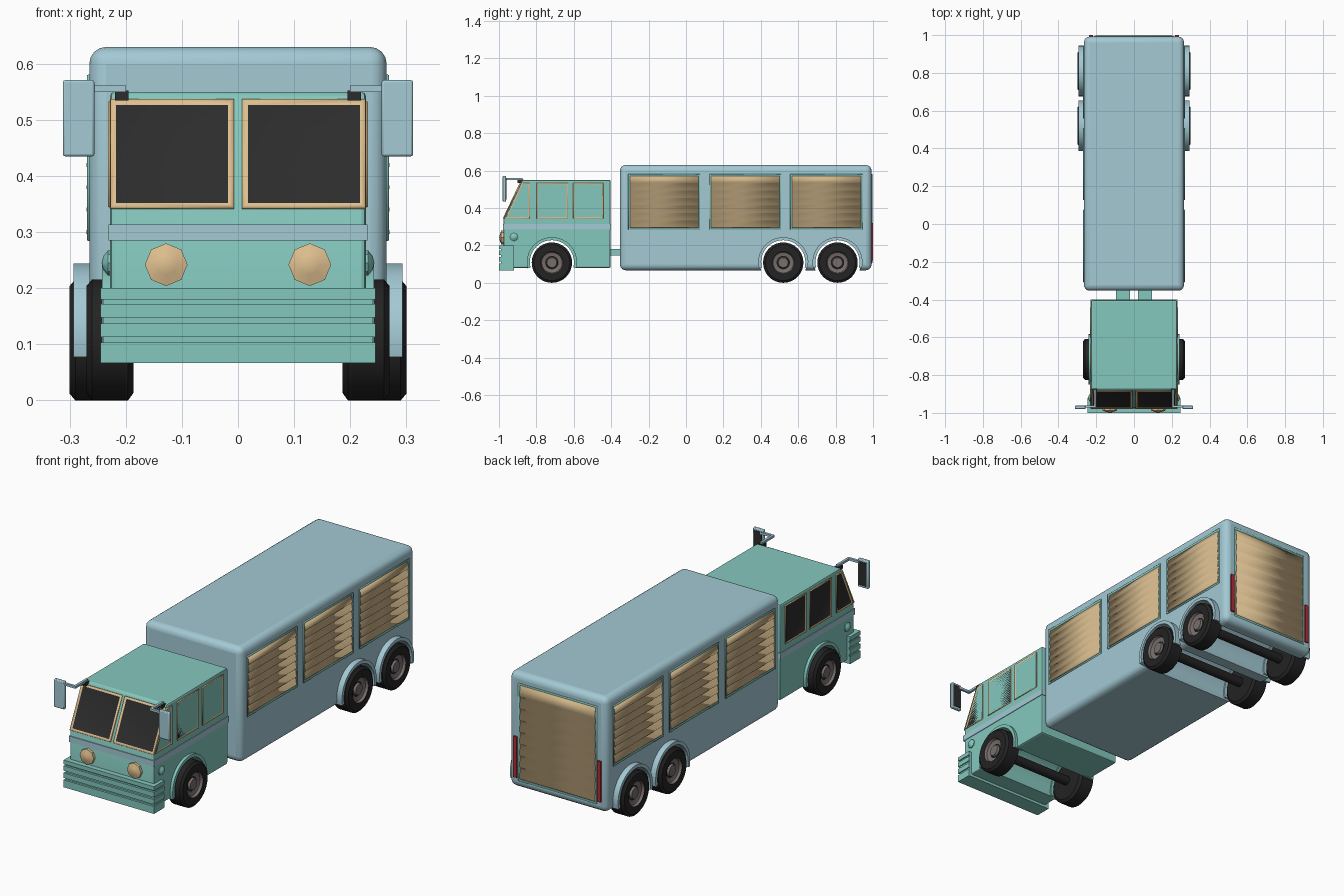
import bpy, bmesh, math
from mathutils import Matrix, Vector

if "Cube" in bpy.data.objects:
    bpy.data.objects.remove(bpy.data.objects["Cube"])


def material(name, r, g, b):
    m = bpy.data.materials.new(name)
    lin = [(c / 255) ** 2.2 for c in (r, g, b)] + [1]
    m.use_nodes = True
    m.diffuse_color = lin
    m.node_tree.nodes["Principled BSDF"].inputs["Base Color"].default_value = lin
    return m


TEAL = material("teal paint", 131, 198, 188)
BLUE = material("pale blue paint", 162, 200, 211)
TAN = material("tan shutter", 208, 181, 137)
GOLD = material("gold trim", 222, 190, 142)
GLASS = material("dark glass", 48, 48, 48)
TYRE = material("black rubber", 40, 40, 40)
RIM = material("grey metal", 118, 110, 108)
RED = material("red lamp", 175, 48, 58)


def finish(name, bm, mats, mirror=False, bevel=0, segments=2, thick=0):
    """Turn a bmesh into an object with the usual modifiers."""
    bmesh.ops.recalc_face_normals(bm, faces=bm.faces) if not thick else None
    me = bpy.data.meshes.new(name)
    bm.to_mesh(me)
    bm.free()
    ob = bpy.data.objects.new(name, me)
    bpy.context.collection.objects.link(ob)
    for m in mats:
        me.materials.append(m)
    if thick:
        mod = ob.modifiers.new("thickness", "SOLIDIFY")
        mod.thickness = thick
        mod.offset = -1
    if bevel:
        mod = ob.modifiers.new("rounding", "BEVEL")
        mod.width, mod.segments = bevel, segments
    if mirror:
        ob.modifiers.new("mirror", "MIRROR")
    bpy.ops.object.select_all(action="DESELECT")
    ob.select_set(True)
    bpy.context.view_layer.objects.active = ob
    bpy.ops.object.shade_smooth_by_angle(angle=math.radians(35))
    return ob


def box(name, x, y, z, mat, **kw):
    """Box from (min, max) pairs."""
    bm = bmesh.new()
    bmesh.ops.create_cube(bm, size=1)
    for v in bm.verts:
        v.co = [a + (b - a) * (c + 0.5) for (a, b), c in zip((x, y, z), v.co)]
    return finish(name, bm, [mat], **kw)


def extrude(name, profile, x0, x1, mat, **kw):
    """Extrude a (y, z) outline along x."""
    bm = bmesh.new()
    f = bm.faces.new([bm.verts.new((x0, y, z)) for y, z in profile])
    ext = bmesh.ops.extrude_face_region(bm, geom=[f])["geom"]
    for v in ext:
        if isinstance(v, bmesh.types.BMVert):
            v.co.x = x1
    return finish(name, bm, [mat], **kw)


def lathe(name, profile, loc, mats, turn=0, steps=32, rule=None, **kw):
    """Spin an (x, radius) profile round x, turn it about z, then place it."""
    bm = bmesh.new()
    vs = [bm.verts.new((x, 0, r)) for x, r in profile]
    es = [bm.edges.new(p) for p in zip(vs, vs[1:])]
    bmesh.ops.spin(bm, geom=vs + es, cent=(0, 0, 0), axis=(1, 0, 0),
                   angle=math.tau, steps=steps, use_duplicate=False)
    bmesh.ops.remove_doubles(bm, verts=bm.verts, dist=1e-5)
    if rule:
        for f in bm.faces:
            c = f.calc_center_median()
            f.material_index = rule(c.x, math.hypot(c.y, c.z))
    bm.transform(Matrix.Translation(loc) @ Matrix.Rotation(turn, 4, "Z"))
    return finish(name, bm, mats, **kw)


def pane(name, pts, rim, mats, mirror=True):
    """Framed pane lying on the body: raised rim and sunken middle."""
    bm = bmesh.new()
    f = bm.faces.new([bm.verts.new(p) for p in pts])
    f.normal_update()
    bmesh.ops.translate(bm, verts=bm.verts, vec=f.normal * 0.006)
    bmesh.ops.inset_region(bm, faces=[f], thickness=rim, depth=-0.004,
                           use_boundary=True, use_even_offset=True)
    f.material_index = 1
    return finish(name, bm, mats, mirror=mirror, thick=0.006)


def slats(name, u0, u1, z0, z1, place, count=7, mirror=True):
    """Louvred sheet; place(u, out, z) gives the world position."""
    bm = bmesh.new()
    h = (z1 - z0) / count
    rows = []
    for i in range(count):
        rows += [(0.0005, z0 + i * h), (0.006, z0 + (i + 0.12) * h)]
    rows.append((0.0005, z1))
    left, right = ([bm.verts.new(place(u, o, z)) for o, z in rows] for u in (u0, u1))
    for i in range(len(rows) - 1):
        bm.faces.new((left[i], right[i], right[i + 1], left[i + 1]))
    return finish(name, bm, [TAN], mirror=mirror, thick=0.001)


FRONT, REAR = -0.717, (0.52, 0.81)
AXLE_Z = 0.11


def cut_wells(ob, ys):
    """Cut round wheel wells through a body."""
    for y in ys:
        cutter = lathe("well_cutter", [(-0.5, 0), (-0.5, 0.125), (0.5, 0.125), (0.5, 0)],
                       (0, y, AXLE_Z - 0.002), [ob.data.materials[0]], steps=48)
        cutter.hide_render = True
        mod = ob.modifiers.new("well", "BOOLEAN")
        mod.operation, mod.object, mod.solver = "DIFFERENCE", cutter, "EXACT"
        bpy.ops.object.select_all(action="DESELECT")
        ob.select_set(True)
        bpy.context.view_layer.objects.active = ob
        for m in list(ob.modifiers):
            bpy.ops.object.modifier_apply(modifier=m.name)
        bpy.data.objects.remove(cutter)
    bpy.ops.object.shade_smooth_by_angle(angle=math.radians(35))


# Cargo body and cab
cargo = box("cargo_body", (-0.265, 0.265), (-0.353, 0.992), (0.067, 0.63), BLUE, bevel=0.03, segments=4)
cut_wells(cargo, REAR)
cab = extrude("cab_body", [(-0.403, 0.08), (-0.403, 0.55), (-0.875, 0.55), (-0.975, 0.34),
                           (-0.975, 0.08)], -0.228, 0.228, TEAL, bevel=0.008)
cut_wells(cab, [FRONT])
box("cab_belt", (-0.231, 0.231), (-0.979, -0.401), (0.285, 0.314), BLUE)
box("chassis_rail", (0.02, 0.095), (-0.41, -0.34), (0.145, 0.18), TEAL, mirror=True)

# Ribbed bumper
box("bumper_core", (-0.24, 0.24), (-0.99, -0.92), (0.067, 0.198), TEAL)
for z0, z1 in ((0.067, 0.103), (0.113, 0.137), (0.148, 0.172), (0.18, 0.2)):
    box("bumper_rib", (-0.245, 0.245), (-1, -0.92), (z0, z1), TEAL)

# Wheels, axles and arches
WHEEL = [(-0.042, 0), (-0.042, 0.094), (-0.032, 0.108), (0.032, 0.108), (0.042, 0.096),
         (0.042, 0.06), (0.03, 0.055), (0.024, 0.036), (0.024, 0.03), (0.034, 0.026), (0.034, 0)]


def wheel_colour(x, r):
    return int(x > 0 and r < 0.058 and not 0.03 < r < 0.036)


for label, y, x, arch, paint in (("front", FRONT, 0.228, (0.19, 0.242), TEAL),
                                 ("middle", REAR[0], 0.258, (0.22, 0.293), BLUE),
                                 ("rear", REAR[1], 0.258, (0.22, 0.293), BLUE)):
    lathe(label + "_wheel", WHEEL, (x, y, 0.108), [TYRE, RIM], rule=wheel_colour, mirror=True)
    lathe(label + "_axle", [(-x, 0), (-x, 0.023), (x, 0.023), (x, 0)], (0, y, 0.108), [TYRE], steps=16)
    angles = [math.radians(-14 + 208 * i / 24) for i in range(25)]
    ring = [(0.134, a) for a in angles] + [(0.118, a) for a in reversed(angles)]
    extrude(label + "_arch", [(y + r * math.cos(a), AXLE_Z + r * math.sin(a)) for r, a in ring],
            *arch, paint, mirror=True)

# Cab windows
def side_rect(x, y0, y1, z0, z1):
    return [(x, y0, z0), (x, y1, z0), (x, y1, z1), (x, y0, z1)]


def slope_y(z):
    return -0.975 + (z - 0.34) / 2.1


pane("quarter_window", [(0.226, -0.965, 0.345), (0.226, -0.838, 0.345), (0.226, -0.838, 0.532),
                        (0.226, -0.878, 0.532)], 0.006, [GOLD, GLASS])
for y0, y1 in ((-0.797, -0.632), (-0.602, -0.443)):
    pane("side_window", side_rect(0.226, y0, y1, 0.345, 0.532), 0.006, [GOLD, GLASS])
pane("windshield", [(x, slope_y(z), z) for x, z in
                    ((0.008, 0.342), (0.227, 0.342), (0.227, 0.535), (0.008, 0.535))],
     0.01, [GOLD, GLASS])

# Shutters on the sides and rear
for y0, y1 in ((-0.308, 0.075), (0.127, 0.508), (0.558, 0.943)):
    pane("side_shutter_frame", side_rect(0.263, y0, y1, 0.285, 0.58), 0.008, [TEAL, TAN])
    slats("side_shutter", y0 + 0.008, y1 - 0.008, 0.293, 0.572,
          lambda u, o, z: (0.2645 + o, u, z))
pane("rear_shutter_frame", [(0.212, 0.99, 0.105), (-0.212, 0.99, 0.105), (-0.212, 0.99, 0.582),
                            (0.212, 0.99, 0.582)], 0.008, [TEAL, TAN], mirror=False)
slats("rear_shutter", 0.204, -0.204, 0.113, 0.574,
      lambda u, o, z: (u, 0.9915 + o, z), count=8, mirror=False)
box("tail_lamp", (0.217, 0.237), (0.98, 1.0), (0.12, 0.32), RED, mirror=True)

# Headlamps and side markers
lathe("headlamp", [(-0.01, 0.038), (0.012, 0.038), (0.014, 0.031), (0.019, 0.018), (0.023, 0)],
      (0.128, -0.976, 0.242), [GOLD], turn=-math.pi / 2, steps=8, mirror=True)
lathe("side_marker", [(-0.01, 0.022), (0.004, 0.022), (0.012, 0.012), (0.015, 0)],
      (0.228, -0.92, 0.245), [TEAL], steps=8, mirror=True)

# Door mirrors on bent arms
box("mirror_mount", (0.195, 0.219), (-0.9, -0.87), (0.535, 0.552), GLASS, mirror=True)
box("mirror_arm_forward", (0.2, 0.212), (-0.972, -0.875), (0.55, 0.561), BLUE, mirror=True)
box("mirror_arm_outward", (0.2, 0.27), (-0.972, -0.96), (0.55, 0.561), BLUE, mirror=True)
box("mirror_shell", (0.256, 0.312), (-0.98, -0.962), (0.435, 0.571), BLUE, bevel=0.004, mirror=True)
box("mirror_glass", (0.263, 0.305), (-0.964, -0.96), (0.445, 0.561), GLASS, mirror=True)
